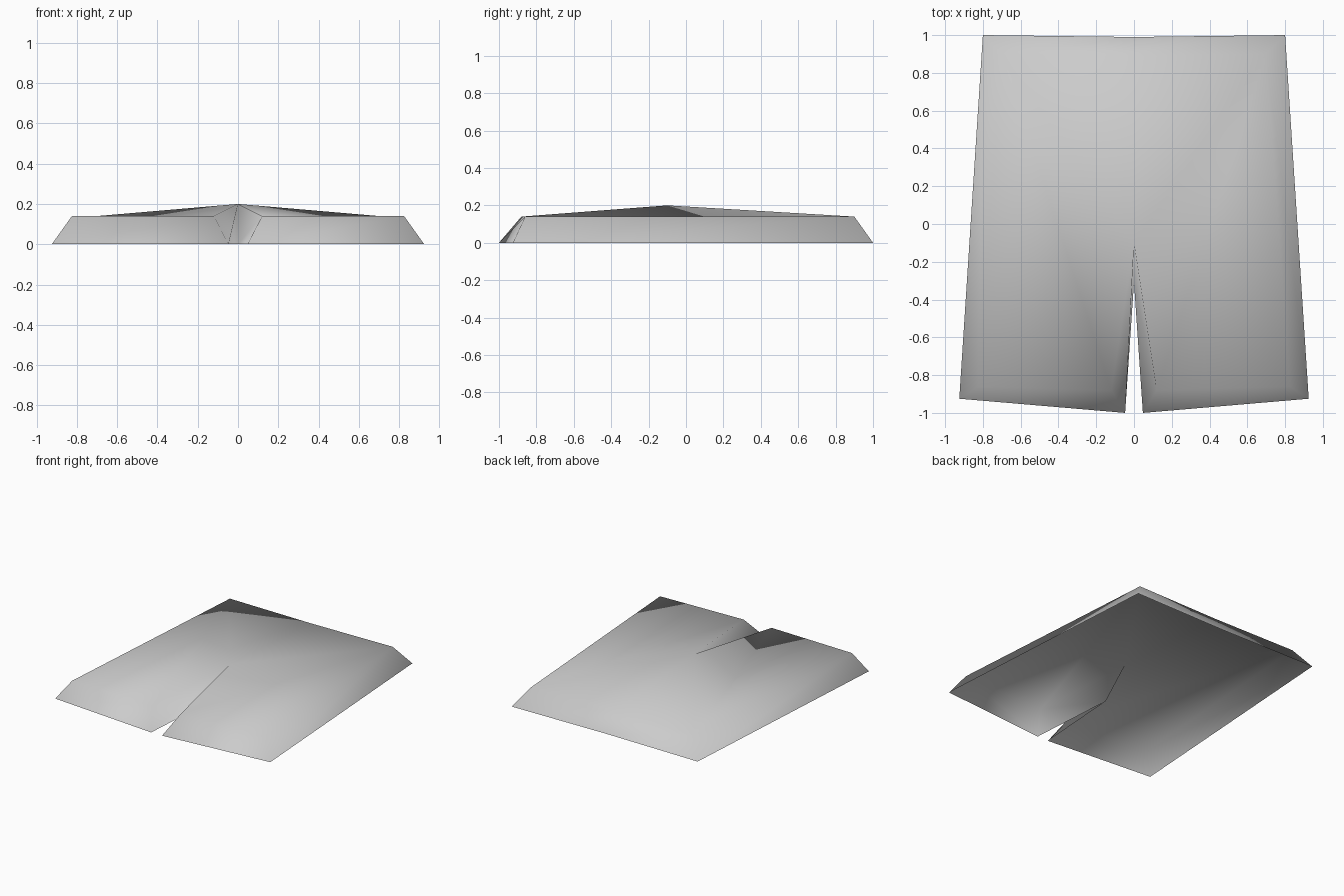
import bpy
import bmesh

if "Cube" in bpy.data.objects:
    bpy.data.objects.remove(bpy.data.objects["Cube"])

# One plain grey cloth colour
grey = bpy.data.materials.new("light_grey")
grey.diffuse_color = (0.6, 0.6, 0.6, 1.0)
grey.use_nodes = True
grey.node_tree.nodes["Principled BSDF"].inputs["Base Color"].default_value = grey.diffuse_color

# Named points of the right half: hem on the ground, fold line, and peak
points = {
    "peak": (0, -0.10, 0.20),
    "slit_top": (0.12, -0.88, 0.14),
    "front_top": (0.825, -0.86, 0.14),
    "back_top": (0.70, 0.90, 0.14),
    "back_mid_top": (0, 0.89, 0.14),
    "slit_end": (0, -0.31, 0),
    "slit_hem": (0.047, -1.0, 0),
    "front_hem": (0.925, -0.925, 0),
    "back_hem": (0.80, 1.0, 0),
    "back_mid_hem": (0, 0.99, 0),
}

# Faces of the right half, wound to face outward
faces = [
    # gently peaked top
    ("slit_top", "front_top", "back_top"),
    ("slit_top", "back_top", "peak"),
    ("peak", "back_top", "back_mid_top"),
    # sloping border: front, side, back, slit
    ("slit_hem", "front_hem", "front_top", "slit_top"),
    ("front_hem", "back_hem", "back_top", "front_top"),
    ("back_hem", "back_mid_hem", "back_mid_top", "back_top"),
    ("slit_end", "slit_hem", "slit_top", "peak"),
]

bm = bmesh.new()
for side in (1, -1):
    verts = {n: bm.verts.new((x * side, y, z)) for n, (x, y, z) in points.items()}
    for names in faces:
        ring = [verts[n] for n in names]
        bm.faces.new(ring if side == 1 else ring[::-1])

# Join the halves along the centre line, keeping the slit open
bmesh.ops.remove_doubles(bm, verts=bm.verts[:], dist=0.001)
for face in bm.faces:
    face.smooth = True

mesh = bpy.data.meshes.new("split_cloth_panel")
bm.to_mesh(mesh)
bm.free()
mesh.materials.append(grey)
panel = bpy.data.objects.new("split_cloth_panel", mesh)
bpy.context.collection.objects.link(panel)
